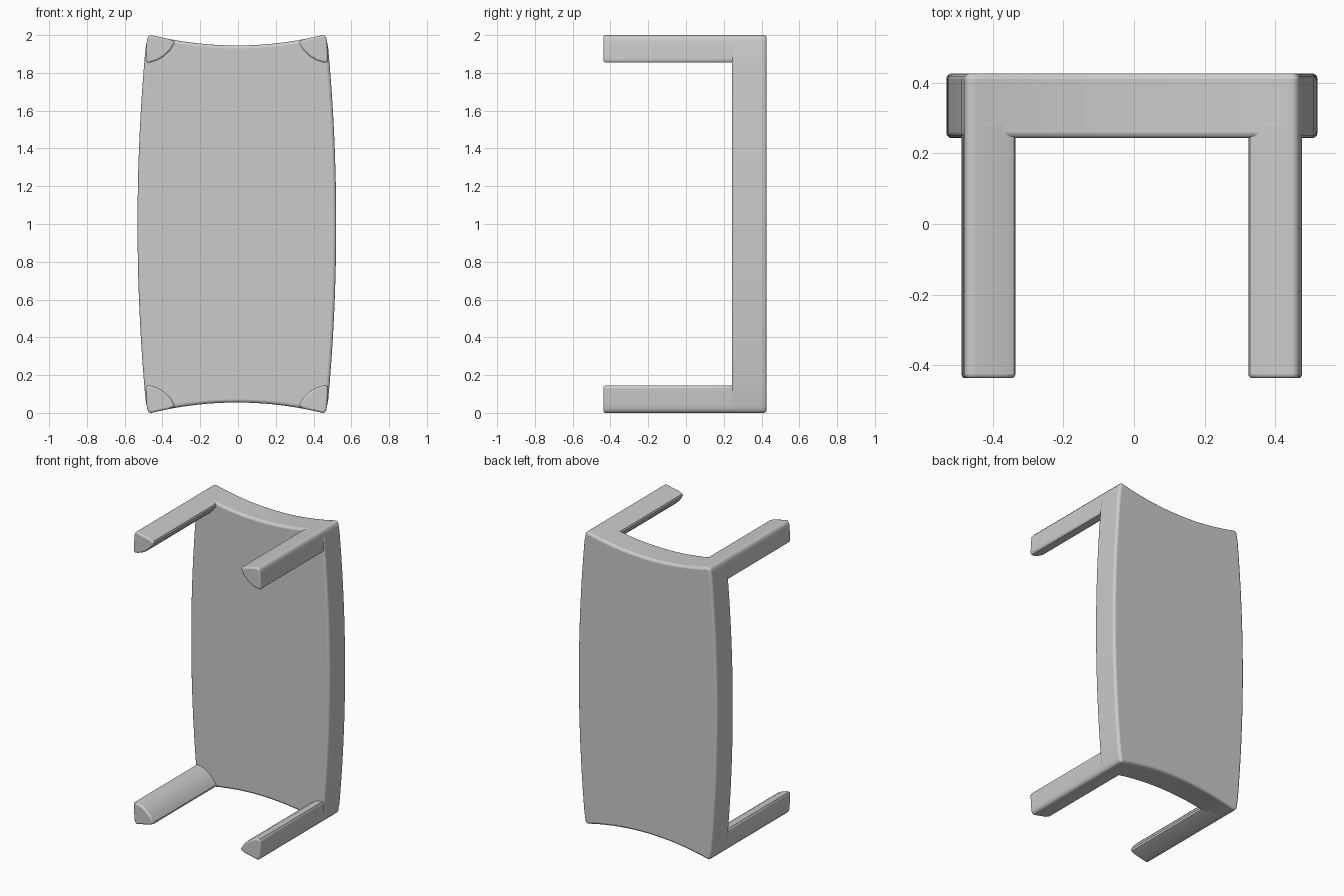
import bpy, bmesh, math

if "Cube" in bpy.data.objects:
    bpy.data.objects.remove(bpy.data.objects["Cube"])

CX = -0.006          # slight sideways offset of the whole piece
Y_FRONT, Y_BACK, Y_FOOT = 0.243, 0.427, -0.437

grey = bpy.data.materials.new("plain grey")
grey.diffuse_color = (0.6, 0.6, 0.6, 1)
grey.use_nodes = True
grey.node_tree.nodes["Principled BSDF"].inputs["Base Color"].default_value = grey.diffuse_color


def side_x(z):
    """Half width of the bowed long sides."""
    return 0.477 + 0.049 * (1 - (z - 1) ** 2)


def end_z(x):
    """Upper edge of the hollow short ends."""
    return 1.945 + 0.055 * min(1, (x / 0.455) ** 2)


def prism(name, outline, y0, y1, bevel):
    """Extrude an x-z outline along y and round its rims."""
    bm = bmesh.new()
    front = [bm.verts.new((x + CX, y0, z)) for x, z in outline]
    back = [bm.verts.new((x + CX, y1, z)) for x, z in outline]
    n = len(outline)
    bm.faces.new(front)
    bm.faces.new(back[::-1])
    for i in range(n):
        j = (i + 1) % n
        bm.faces.new((front[j], front[i], back[i], back[j]))
    bmesh.ops.recalc_face_normals(bm, faces=bm.faces)
    mesh = bpy.data.meshes.new(name)
    bm.to_mesh(mesh)
    bm.free()
    obj = bpy.data.objects.new(name, mesh)
    bpy.context.collection.objects.link(obj)
    mesh.materials.append(grey)
    mod = obj.modifiers.new("rounded rims", 'BEVEL')
    mod.width, mod.segments = bevel, 3
    mod.limit_method, mod.angle_limit = 'ANGLE', math.radians(50)
    bpy.context.view_layer.objects.active = obj
    obj.select_set(True)
    bpy.ops.object.shade_smooth_by_angle(angle=math.radians(40))
    obj.select_set(False)
    return obj


# Rounded tip shared by the slab corners and the legs (upper right quarter)
tip = [(0.477, 1.965), (0.474, 1.985), (0.465, 1.997), (0.453, 2.0), (0.437, 1.996)]

# Table top: bowed long sides, hollow ends
quarter = [(side_x(1 + 0.93 * i / 10), 1 + 0.93 * i / 10) for i in range(11)]
quarter += tip
quarter += [(x, end_z(x)) for x in [0.40 * (1 - i / 8) for i in range(9)]]
upper = quarter + [(-x, z) for x, z in quarter[-2::-1]]
outline = upper + [(x, 2 - z) for x, z in upper[-2:0:-1]]
prism("table_top", outline, Y_FRONT, Y_BACK, 0.016)

# Legs: triangular section with a rounded inner side, one at each corner
leg = [(0.483, 1.862), (0.481, 1.91)] + tip + [
    (0.36, end_z(0.36)), (0.334, 1.968), (0.33, 1.955), (0.352, 1.92),
    (0.385, 1.888), (0.42, 1.867), (0.455, 1.856), (0.475, 1.855)]
for sx, side in ((-1, "left"), (1, "right")):
    for top, level in ((True, "upper"), (False, "lower")):
        pts = [(sx * x, z if top else 2 - z) for x, z in leg]
        prism(f"{level}_{side}_leg", pts, Y_FOOT, Y_FRONT + 0.05, 0.018)
